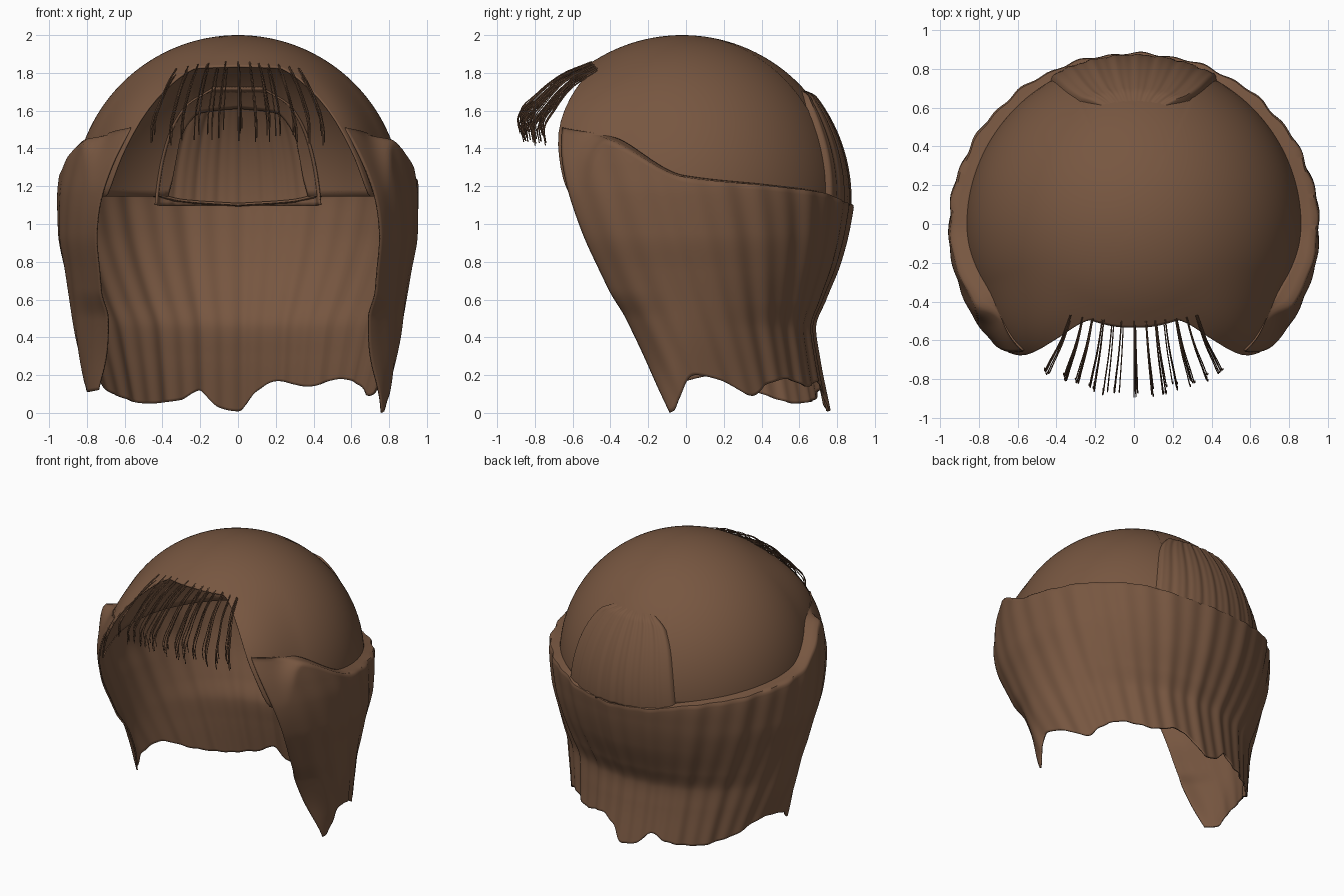
import bpy, bmesh, math, random
from mathutils import Vector

random.seed(4)
if "Cube" in bpy.data.objects:
    bpy.data.objects.remove(bpy.data.objects["Cube"], do_unlink=True)

brown = bpy.data.materials.new("brown_hair")
brown.use_nodes = True
brown.diffuse_color = (0.185, 0.094, 0.052, 1)
brown.node_tree.nodes["Principled BSDF"].inputs["Base Color"].default_value = brown.diffuse_color

CENTRE = Vector((0, -0.02, 1.13))
RADIUS = 0.87


def interp(points, t):
    """Smooth curve through (key, value) pairs that never overshoots."""
    t = min(max(t, points[0][0]), points[-1][0])
    slopes = [(q[1] - p[1]) / (q[0] - p[0]) for p, q in zip(points, points[1:])]
    i = next(k for k in range(len(slopes)) if t <= points[k + 1][0])

    def tangent(k):
        if k == 0 or k == len(slopes):
            return slopes[min(k, len(slopes) - 1)]
        a, b = slopes[k - 1], slopes[k]
        return 2 * a * b / (a + b) if a * b > 0 else 0

    (a, va), (b, vb) = points[i], points[i + 1]
    w, x = b - a, (t - a) / (b - a)
    ease = x * x * (3 - 2 * x)
    return (va + (vb - va) * ease + w * x * (1 - x) ** 2 * tangent(i)
            - w * x * x * (1 - x) * tangent(i + 1))


def smooth(a, b, t):
    t = min(1, max(0, (t - a) / (b - a)))
    return t * t * (3 - 2 * t)


def around(angle, r, z):
    """Point at an azimuth measured in degrees from the back."""
    a = math.radians(angle)
    return Vector((r * math.sin(a), CENTRE.y + r * math.cos(a), z))


def dome_point(angle, lift, offset=0.0):
    swell = 0.06 * smooth(110, 140, abs(angle)) * smooth(60, 20, lift)
    r, e = RADIUS + swell + offset, math.radians(lift)
    return around(angle, r * math.cos(e), CENTRE.z + r * math.sin(e))


def sheet(name, cols, rows, func):
    """Grid surface from func(u, v), u and v in 0..1, as a thin smooth shell."""
    bm = bmesh.new()
    grid = [[bm.verts.new(func(i / cols, j / rows)) for i in range(cols + 1)]
            for j in range(rows + 1)]
    for low, high in zip(grid, grid[1:]):
        for i in range(cols):
            bm.faces.new((low[i + 1], low[i], high[i], high[i + 1]))
    bmesh.ops.remove_doubles(bm, verts=bm.verts, dist=0.0005)
    mesh = bpy.data.meshes.new(name)
    bm.to_mesh(mesh)
    bm.free()
    mesh.materials.append(brown)
    obj = bpy.data.objects.new(name, mesh)
    bpy.context.collection.objects.link(obj)
    shell = obj.modifiers.new("shell", "SOLIDIFY")
    shell.thickness, shell.offset = 0.01, -1
    bpy.ops.object.select_all(action="DESELECT")
    obj.select_set(True)
    bpy.context.view_layer.objects.active = obj
    bpy.ops.object.shade_smooth_by_angle(angle=math.radians(50))


# Smooth cap, with an arch over the face and a notch at the back
CAP_RIM = [(0, 34), (16, 32), (22, 24), (25, 1), (120, 1), (129, 1), (138, 18),
           (145, 39), (150, 49), (155, 53), (180, 54)]


def cap(u, v):
    angle = -180 + 360 * u
    rim = interp(CAP_RIM, abs(angle))
    return dome_point(angle, rim + (90 - rim) * v)


sheet("cap", 240, 36, cap)

# Rippled panel that covers the notch and fades into the cap at its top
PANEL_HALF = [(0, 31), (0.55, 28), (0.8, 24), (1, 12)]


def back_panel(u, v):
    s = 2 * u - 1
    angle = s * interp(PANEL_HALF, v)
    ripple = 0.003 * math.sin(s * 24) + 0.002 * math.sin(s * 50)
    edge = smooth(0, 0.1, 1 - abs(s)) * smooth(1, 0.85, v)
    return dome_point(angle, -2 + 46 * v, -0.012 + (0.035 + ripple) * edge)


sheet("back_panel", 80, 36, back_panel)

# Long hair: side width, back depth and front depth by height
WIDTH = [(0, 0.78), (0.2, 0.82), (0.4, 0.86), (0.6, 0.89), (0.75, 0.915),
         (0.95, 0.95), (1.15, 0.955), (1.3, 0.94), (1.5, 0.90)]
BACK = [(0, 0.78), (0.3, 0.72), (0.45, 0.70), (0.6, 0.755), (0.8, 0.835),
        (1.0, 0.885), (1.15, 0.905), (1.5, 0.9)]
FRONT = [(0, 0.32), (0.2, 0.34), (0.5, 0.49), (0.65, 0.67), (1.13, 0.92), (1.5, 0.93)]
OPENING = [(0, 95), (0.65, 118), (1.13, 129), (1.5, 138)]
TOP = [(0, 1.1), (0.15, 1.12), (0.25, 1.16), (0.45, 1.2), (0.68, 1.25),
       (0.85, 1.45), (1, 1.5)]
HEM = [(-1, 0.12), (-0.94, 0.11), (-0.87, 0.17), (-0.74, 0.20), (-0.58, 0.10),
       (-0.4, 0.05), (-0.24, 0.07), (-0.16, 0.12), (-0.08, 0.03), (0, 0.01),
       (0.08, 0.12), (0.16, 0.17), (0.29, 0.14), (0.44, 0.18), (0.55, 0.15),
       (0.63, 0.09), (0.74, 0.17), (0.83, 0.20), (0.93, 0.08), (0.98, 0.01), (1, 0.0)]


def long_hair(u, v):
    s = 2 * u - 1
    hem, top = interp(HEM, s), interp(TOP, abs(s))
    z = hem + (top - hem) * min(1, v / 0.96)
    angle = s * interp(OPENING, z)
    a = math.radians(angle)
    depth = interp(BACK if math.cos(a) > 0 else FRONT, z)
    r = 1 / math.hypot(math.sin(a) / interp(WIDTH, z), math.cos(a) / depth)
    calm = 1 - 0.5 * smooth(0.55, 0.85, abs(s))
    r += calm * (0.005 * math.sin(s * 78) + 0.004 * math.sin(s * 41 + 1))
    # The top closes onto the cap: a narrow ledge behind, a long blend in front
    front = smooth(0.84, 0.97, abs(s))
    blend = smooth(0.95 - 0.22 * front, 1 - 0.04 * front, v)
    if blend:
        lift = math.degrees(math.asin((z - CENTRE.z) / (RADIUS + 0.06 * front)))
        inner = dome_point(angle, lift)
        r += (math.hypot(inner.x, inner.y - CENTRE.y) - 0.008 + 0.012 * front - r) * blend
    return around(angle, r, z + 0.01 * smooth(0.96, 1, v))


sheet("long_hair", 220, 75, long_hair)

# Thin curved fringe strands in clumps
curve = bpy.data.curves.new("fringe", "CURVE")
curve.dimensions = "3D"
curve.bevel_depth = 0.003
curve.bevel_resolution = 0
curve.resolution_u = 4
PATH = [(0, 0, 0), (0.35, 0.17, 0.08), (0.75, 0.31, 0.21),
        (0.97, 0.385, 0.31), (1, 0.375, 0.39)]  # spread, forward, drop
CLUMPS = 13
for c in range(CLUMPS):
    side = 2 * c / (CLUMPS - 1) - 1
    shift = random.uniform(-0.012, 0.012)
    for _ in range(5):
        jitter = shift + random.uniform(-0.009, 0.009)
        reach = random.uniform(0.9, 1.02) * (1 - 0.22 * side * side)
        drop = random.uniform(0.82, 1.03)
        lift = random.uniform(-0.02, 0.015)
        spline = curve.splines.new("BEZIER")
        spline.bezier_points.add(len(PATH) - 1)
        for point, (spread, forward, fall) in zip(spline.bezier_points, PATH):
            x = side * (0.32 + 0.12 * spread) + jitter * (0.6 + spread)
            y = -0.5 + 0.03 * side * side - forward * reach
            point.co = (x, y, 1.845 + lift - 0.03 * side * side - fall * drop)
            point.handle_left_type = point.handle_right_type = "AUTO"
curve.materials.append(brown)
fringe = bpy.data.objects.new("fringe", curve)
bpy.context.collection.objects.link(fringe)
